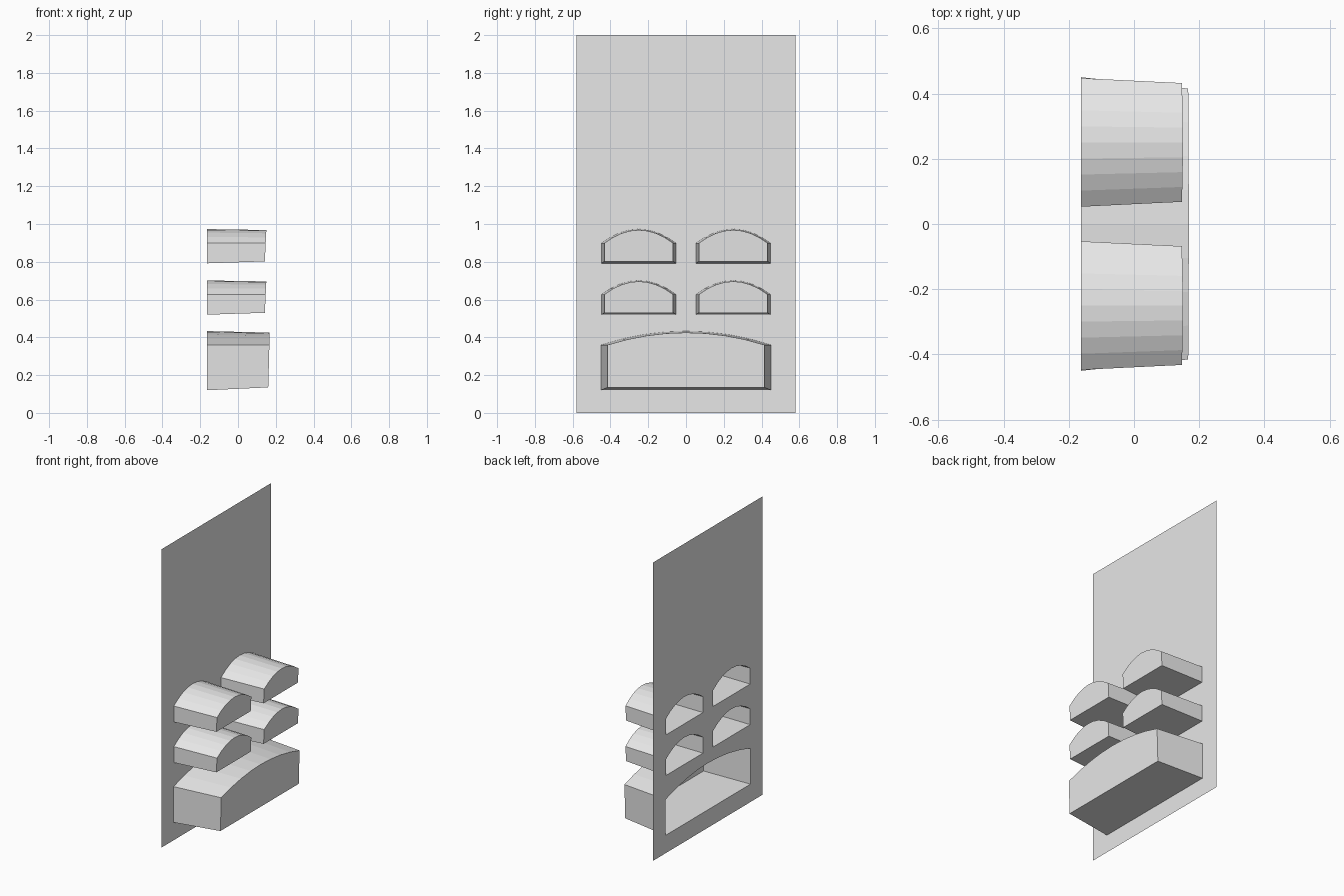
import bpy, bmesh

if "Cube" in bpy.data.objects:
    bpy.data.objects.remove(bpy.data.objects["Cube"])

grey = bpy.data.materials.new("plain grey")
grey.diffuse_color = (0.8, 0.8, 0.8, 1)
grey.use_nodes = True
grey.node_tree.nodes["Principled BSDF"].inputs["Base Color"].default_value = grey.diffuse_color

BACK = -0.163
STEPS = 8


def arch(y0, y1, bottom, spring, top):
    """Arched opening outline as (y, z), anticlockwise seen from +x."""
    pts = [(y0, bottom), (y1, bottom)]
    for i in range(STEPS + 1):
        t = i / STEPS
        pts.append((y1 + (y0 - y1) * t, spring + (top - spring) * 4 * t * (1 - t)))
    return pts


def finish(name, bm):
    mesh = bpy.data.meshes.new(name)
    bm.to_mesh(mesh)
    bm.free()
    mesh.materials.append(grey)
    obj = bpy.data.objects.new(name, mesh)
    bpy.context.collection.objects.link(obj)


def add_housing(name, mouth, end, x_low, x_high):
    """Tapered hood, open at the panel and closed by a slightly leaning end."""
    bm = bmesh.new()
    low, high = min(z for _, z in end), max(z for _, z in end)
    back = [bm.verts.new((BACK, y, z)) for y, z in mouth]
    front = [bm.verts.new((x_low + (x_high - x_low) * (z - low) / (high - low), y, z))
             for y, z in end]
    n = len(back)
    for i in range(n):
        j = (i + 1) % n
        bm.faces.new((back[i], back[j], front[j], front[i]))
    bm.faces.new(front)
    finish(name, bm)


openings = []

# Wide bottom hood
mouth = arch(-0.45, 0.45, 0.12, 0.36, 0.433)
openings.append(mouth)
add_housing("wide_hood", mouth, arch(-0.415, 0.415, 0.135, 0.36, 0.425), 0.16, 0.168)

# Two rows of small hoods, left and right
for row, z in (("lower", 0.52), ("upper", 0.792)):
    for side, yc in (("left", -0.25), ("right", 0.25)):
        mouth = arch(yc - 0.197, yc + 0.197, z, z + 0.107, z + 0.181)
        end = arch(yc - 0.182, yc + 0.182, z + 0.01, z + 0.107, z + 0.176)
        openings.append(mouth)
        add_housing(f"{row}_{side}_hood", mouth, end, 0.142, 0.15)

# Thin back panel with the openings left out
bm = bmesh.new()
edges = []
for loop in [[(-0.58, 0), (0.58, 0), (0.58, 2), (-0.58, 2)]] + openings:
    vs = [bm.verts.new((BACK, y, z)) for y, z in loop]
    edges += [bm.edges.new((vs[i - 1], vs[i])) for i in range(len(vs))]
bmesh.ops.triangle_fill(bm, edges=edges, use_beauty=True, normal=(1, 0, 0))
for f in bm.faces:
    if f.normal.x < 0:
        f.normal_flip()
finish("back_panel", bm)
